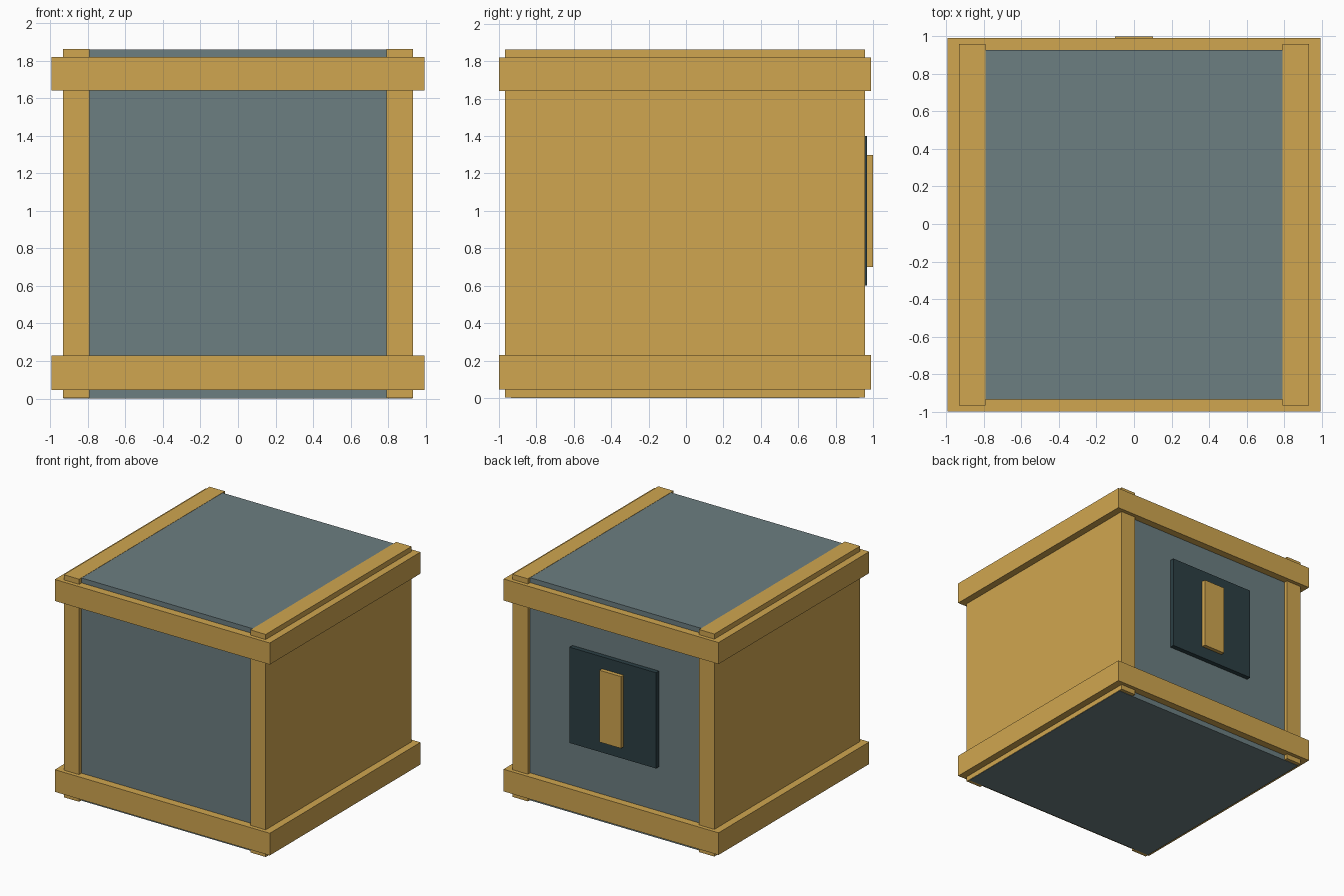
import bpy

if "Cube" in bpy.data.objects:
    bpy.data.objects.remove(bpy.data.objects["Cube"])


def material(name, rgb):
    mat = bpy.data.materials.new(name)
    mat.diffuse_color = (*rgb, 1.0)
    mat.use_nodes = True
    mat.node_tree.nodes["Principled BSDF"].inputs["Base Color"].default_value = mat.diffuse_color
    return mat


WOOD = material("wood", (0.63, 0.38, 0.08))
PANEL = material("panel", (0.15, 0.21, 0.22))
DARK = material("dark", (0.025, 0.05, 0.058))


def box(name, x, y, z, mat):
    """Axis-aligned box from (min, max) ranges."""
    centre = [(a + b) / 2 for a, b in (x, y, z)]
    size = [b - a for a, b in (x, y, z)]
    bpy.ops.mesh.primitive_cube_add(size=1, location=centre)
    ob = bpy.context.object
    ob.name = name
    ob.scale = size
    bpy.ops.object.transform_apply(location=False, rotation=False, scale=True)
    ob.data.materials.append(mat)
    return ob


# Crate core
box("crate_body", (-0.93, 0.93), (-0.935, 0.928), (0, 1.861), PANEL)

# Full-depth side boards, whose ends show as corner posts
for side, x in (("left", (-0.933, -0.792)), ("right", (0.792, 0.933))):
    box(side + "_board", x, (-0.967, 0.958), (0.003, 1.863), WOOD)

# Bands wrapping the crate
for level, z in (("lower", (0.045, 0.23)), ("upper", (1.64, 1.82))):
    box(level + "_band", (-0.994, 0.994), (-1.0, 0.99), z, WOOD)

# Back plate and handle
box("back_plate", (-0.4, 0.4), (0.92, 0.967), (0.6, 1.4), DARK)
box("back_handle", (-0.1, 0.1), (0.96, 1.0), (0.7, 1.3), WOOD)
